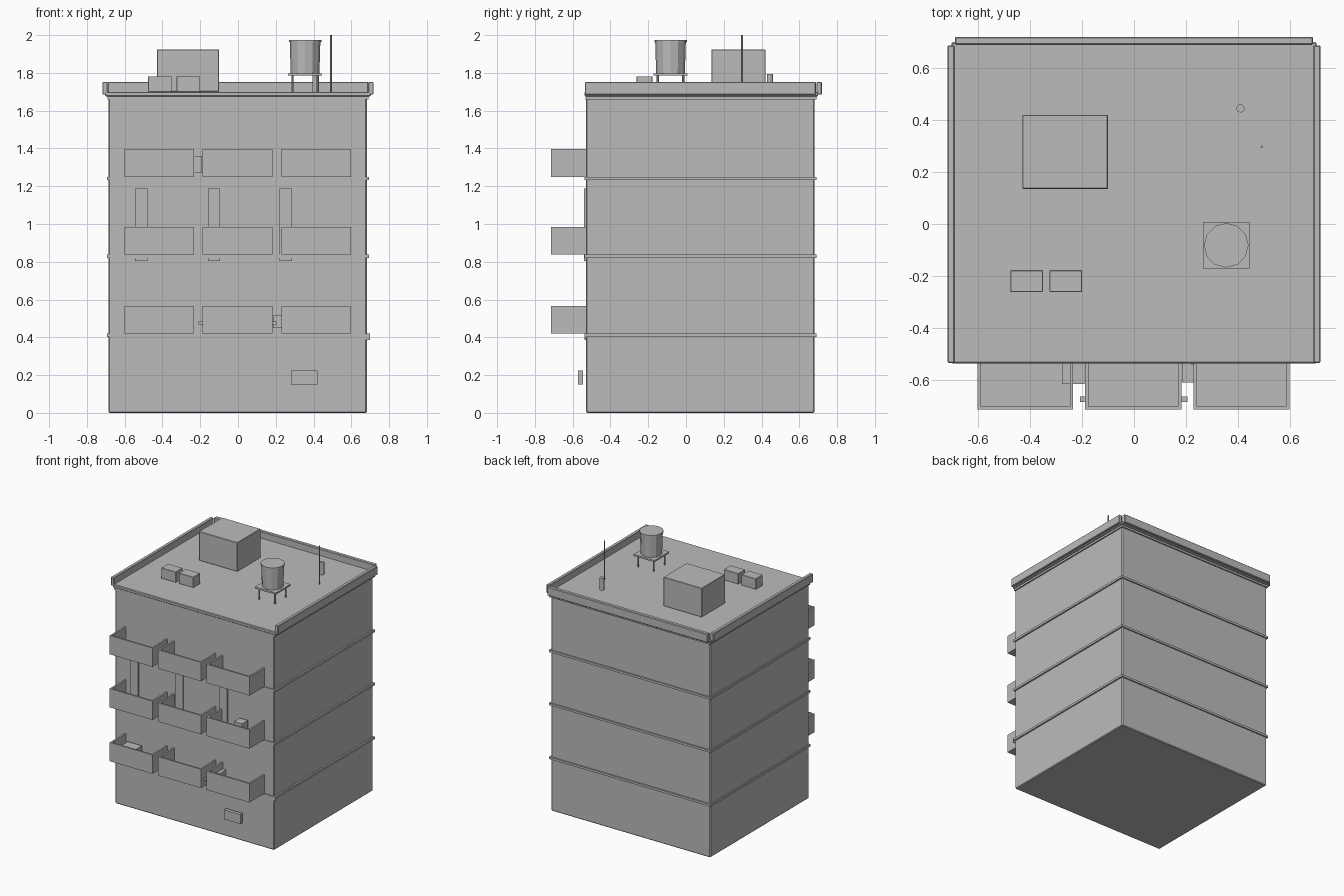
import bpy, bmesh, math
from mathutils import Vector

if "Cube" in bpy.data.objects:
    bpy.data.objects.remove(bpy.data.objects["Cube"])

grey = bpy.data.materials.new("plain grey")
grey.diffuse_color = (0.5, 0.5, 0.5, 1)
grey.use_nodes = True
grey.node_tree.nodes["Principled BSDF"].inputs["Base Color"].default_value = grey.diffuse_color


def finish(name, bm, bevel=0.0):
    bmesh.ops.recalc_face_normals(bm, faces=bm.faces)
    me = bpy.data.meshes.new(name)
    bm.to_mesh(me)
    bm.free()
    me.materials.append(grey)
    ob = bpy.data.objects.new(name, me)
    bpy.context.collection.objects.link(ob)
    if bevel:
        mod = ob.modifiers.new("bevel", 'BEVEL')
        mod.width, mod.segments = bevel, 1
    return ob


def add_box(bm, x, y, z):
    verts = bmesh.ops.create_cube(bm, size=1)["verts"]
    for v in verts:
        for i, (a, b) in enumerate((x, y, z)):
            v.co[i] = a + (v.co[i] + 0.5) * (b - a)


def box(name, x, y, z, bevel=0.0):
    bm = bmesh.new()
    add_box(bm, x, y, z)
    return finish(name, bm, bevel)


def cylinder(name, x, y, z, r1, r2=None, sides=8):
    bm = bmesh.new()
    vs = bmesh.ops.create_cone(bm, cap_ends=True, segments=sides, radius1=r1,
                               radius2=r1 if r2 is None else r2,
                               depth=z[1] - z[0])["verts"]
    bmesh.ops.translate(bm, verts=vs, vec=Vector((x, y, (z[0] + z[1]) / 2)))
    return finish(name, bm)


# Main block and roof slab
box("building_body", (-0.685, 0.682), (-0.53, 0.68), (0, 1.67), 0.006)
box("roof_slab", (-0.703, 0.703), (-0.537, 0.70), (1.675, 1.70), 0.005)
box("cornice_step", (-0.692, 0.692), (-0.533, 0.69), (1.66, 1.68))

# Bands marking each storey
FLOORS = (0.42, 0.838, 1.25)
for z in FLOORS:
    box("storey_band", (-0.694, 0.694), (-0.537, 0.69), (z - 0.017, z))

# Parapet on the sides and back, open at the front
for s in (-1, 1):
    box("side_parapet", sorted((s * 0.69, s * 0.718)), (-0.535, 0.688), (1.685, 1.752), 0.004)
box("back_parapet", (-0.69, 0.69), (0.69, 0.72), (1.685, 1.752), 0.004)

# Balconies: floor plus three thin walls, open on top
T = 0.013
Y0, Y1 = -0.715, -0.528
for z in FLOORS:
    for x0, x1 in ((-0.602, -0.234), (-0.188, 0.183), (0.229, 0.599)):
        bm = bmesh.new()
        top = z + 0.146
        add_box(bm, (x0, x1), (Y0, Y1), (z, z + 0.012))
        add_box(bm, (x0, x1), (Y0, Y0 + T), (z + 0.012, top))
        add_box(bm, (x0, x0 + T), (Y0 + T, Y1), (z + 0.012, top))
        add_box(bm, (x1 - T, x1), (Y0 + T, Y1), (z + 0.012, top))
        finish("balcony", bm)

# Tall wall panels behind the middle balconies
for x in (-0.545, -0.16, 0.22):
    box("wall_panel", (x, x + 0.065), (-0.54, -0.529), (0.805, 1.187))

# Low wall plates under the first balconies
for x in (-0.48, -0.13, 0.22, 0.573):
    box("lower_plate", (x, x + 0.125), (-0.537, -0.529), (0.387, 0.42))

# Things stored on the balconies
box("upper_crate", (-0.277, -0.19), (-0.615, -0.53), (1.27, 1.36))
box("low_table", (-0.56, -0.44), (-0.64, -0.55), (0.432, 0.52))
box("low_bench", (0.185, 0.27), (-0.61, -0.53), (0.45, 0.515))
box("long_rail", (-0.208, 0.205), (-0.685, -0.665), (0.467, 0.485))
box("corner_box", (0.40, 0.47), (-0.62, -0.55), (0.85, 0.96))

# Wall unit near the ground
box("wall_unit", (0.28, 0.42), (-0.572, -0.545), (0.15, 0.225))

# Roof hut and air conditioners
box("roof_hut", (-0.43, -0.10), (0.135, 0.42), (1.70, 1.925), 0.003)
for x in (-0.476, -0.325):
    box("roof_unit", (x, x + 0.125), (-0.262, -0.178), (1.70, 1.782), 0.002)

# Water tower
CX, CY = 0.355, -0.082
for sx in (-1, 1):
    for sy in (-1, 1):
        cylinder("tower_leg", CX + sx * 0.067, CY + sy * 0.067, (1.70, 1.787), 0.006)
box("tower_platform", (CX - 0.09, CX + 0.09), (CY - 0.09, CY + 0.09), (1.785, 1.798))
cylinder("water_tank", CX, CY, (1.798, 1.963), 0.076, 0.081, 12)
cylinder("tank_lid", CX, CY, (1.963, 1.973), 0.086, 0.086, 12)

# Antenna and vent pipe
cylinder("antenna", 0.492, 0.297, (1.70, 2.0), 0.005)
cylinder("vent_pipe", 0.41, 0.445, (1.70, 1.795), 0.016, None, 12)
